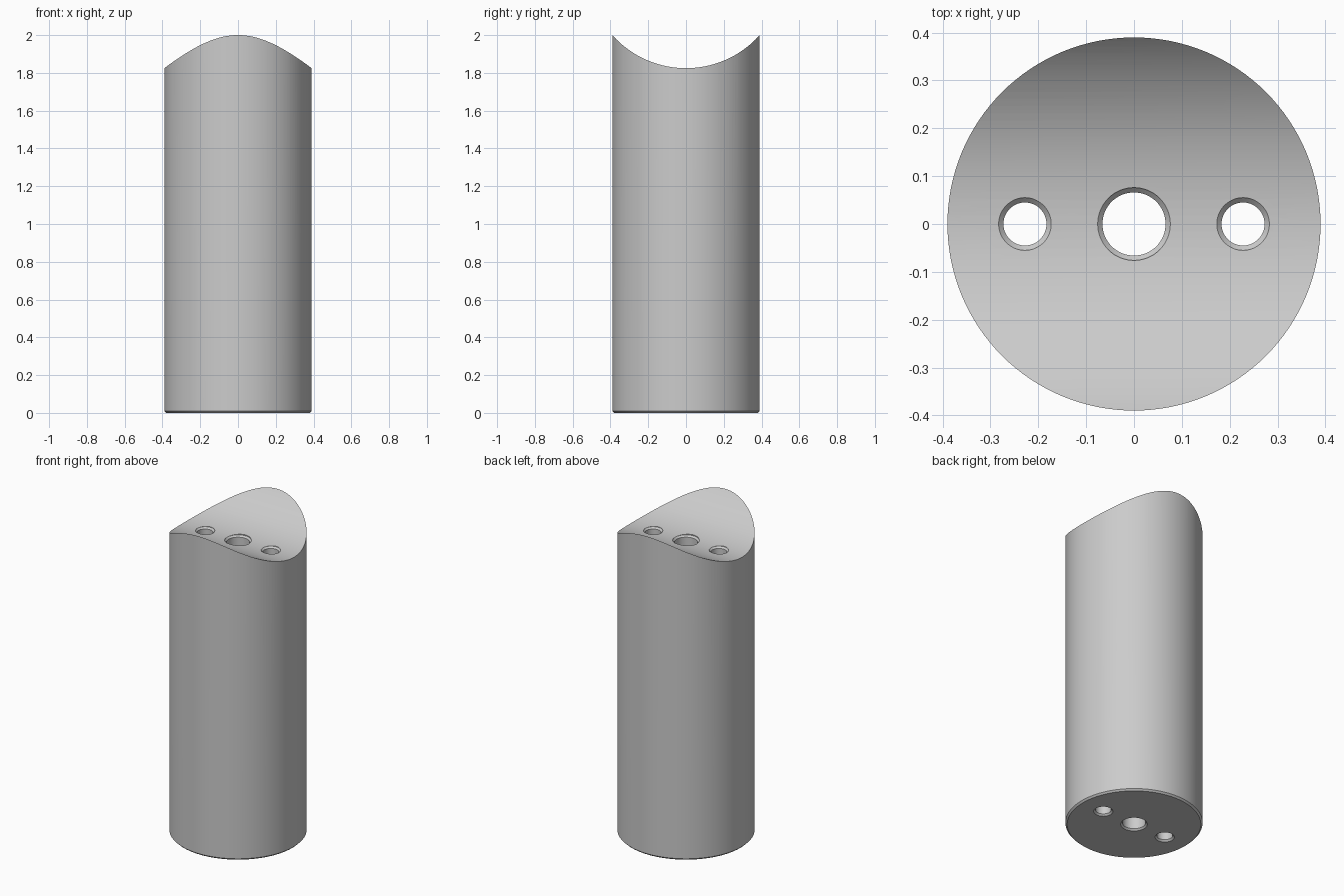
import bpy, bmesh, math
from mathutils import Matrix

cube = bpy.data.objects.get("Cube")
if cube:
    bpy.data.objects.remove(cube, do_unlink=True)

BODY_R = 0.39
LOW_Z = 1.825          # lowest line of the saddle
SADDLE_R = 0.522
CHAMFER = 0.01
HOLES = [("center_hole", 0.0, 0.066), ("left_hole", 0.228, 0.045), ("right_hole", -0.228, 0.045)]

grey = bpy.data.materials.new("plain grey")
grey.use_nodes = True
color = (0.6, 0.6, 0.6, 1)
grey.diffuse_color = color
grey.node_tree.nodes["Principled BSDF"].inputs["Base Color"].default_value = color


def lathe(name, profile, sides):
    """Closed solid from (radius, height) rings, capped at both ends."""
    bm = bmesh.new()
    rings = []
    for r, z in profile:
        angles = [math.tau * i / sides for i in range(sides)]
        rings.append([bm.verts.new((r * math.cos(a), r * math.sin(a), z)) for a in angles])
    for low, high in zip(rings, rings[1:]):
        for i in range(sides):
            j = (i + 1) % sides
            bm.faces.new((low[i], low[j], high[j], high[i]))
    bm.faces.new(rings[0][::-1])
    bm.faces.new(rings[-1])
    mesh = bpy.data.meshes.new(name)
    bm.to_mesh(mesh)
    bm.free()
    mesh.materials.append(grey)
    obj = bpy.data.objects.new(name, mesh)
    bpy.context.collection.objects.link(obj)
    return obj


def cut(target, cutter):
    """Subtract the cutter, then discard it."""
    mod = target.modifiers.new(cutter.name, "BOOLEAN")
    mod.operation = "DIFFERENCE"
    mod.solver = "EXACT"
    mod.object = cutter
    cutter.hide_render = True
    bpy.context.view_layer.update()
    bpy.context.view_layer.objects.active = target
    bpy.ops.object.modifier_apply(modifier=mod.name)
    bpy.data.objects.remove(cutter, do_unlink=True)


# Round post with a chamfered foot
post = lathe("saddle_post", [(BODY_R - CHAMFER, 0), (BODY_R, CHAMFER), (BODY_R, 2.1)], 128)

# Saddle scooped out along x
saddle = lathe("saddle_cutter", [(SADDLE_R, -1), (SADDLE_R, 1)], 192)
saddle.data.transform(Matrix.Translation((0, 0, LOW_Z + SADDLE_R)) @ Matrix.Rotation(math.pi / 2, 4, "Y"))
cut(post, saddle)

# Through holes, chamfered at both mouths
for name, x, r in HOLES:
    wide = r + CHAMFER
    hole = lathe(name, [(wide, -0.1), (wide, 0), (r, CHAMFER),
                        (r, LOW_Z - CHAMFER), (wide, LOW_Z), (wide, 2.2)], 64)
    hole.data.transform(Matrix.Translation((x, 0, 0)))
    cut(post, hole)

# Smooth curved walls, crisp rims
bpy.ops.object.select_all(action="DESELECT")
post.select_set(True)
bpy.context.view_layer.objects.active = post
bpy.ops.object.shade_smooth_by_angle(angle=math.radians(25))
